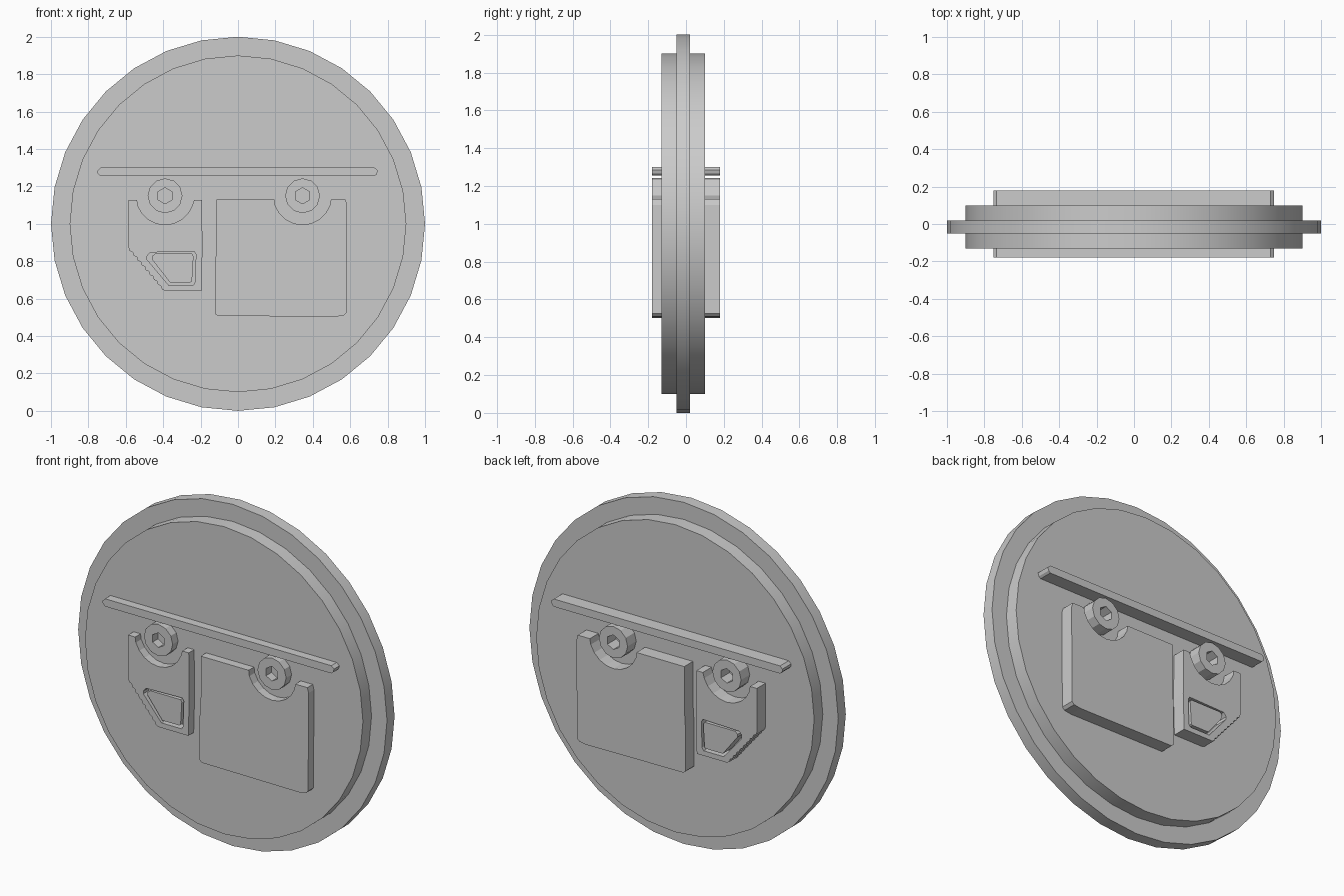
import bpy
from math import sin, cos, pi, radians

cube = bpy.data.objects.get("Cube")
if cube:
    bpy.data.objects.remove(cube, do_unlink=True)

grey = bpy.data.materials.new("plain grey")
grey.use_nodes = True
GREY = (0.6, 0.6, 0.6, 1)
grey.diffuse_color = GREY
grey.node_tree.nodes["Principled BSDF"].inputs["Base Color"].default_value = GREY

HALF = 0.18                      # relief half depth
WHEEL_Z = 1.15
CAB_X, BOX_X = -0.39, 0.345      # wheel centres


def disc(name, radius, y_front, y_back):
    bpy.ops.mesh.primitive_cylinder_add(
        vertices=32, radius=radius, depth=y_back - y_front,
        location=(0, (y_front + y_back) / 2, 1), rotation=(pi / 2, 0, 0))
    ob = bpy.context.object
    ob.name = name
    ob.data.materials.append(grey)
    bpy.ops.object.shade_smooth_by_angle(angle=radians(30))


def arc(x, radius, start, end, steps):
    """Points on an arc around a wheel centre, angles in degrees."""
    angles = [radians(start + (end - start) * i / steps) for i in range(steps + 1)]
    return [(x + radius * cos(a), WHEEL_Z + radius * sin(a)) for a in angles]


def ring(x, radius, sides):
    return arc(x, radius, 90, 450, sides)[:-1]


def plate(name, *loops):
    """Solid running through the disc; inner loops become holes."""
    cu = bpy.data.curves.new(name, 'CURVE')
    cu.dimensions = '2D'
    cu.fill_mode = 'BOTH'
    cu.extrude = HALF
    for loop in loops:
        sp = cu.splines.new('POLY')
        sp.points.add(len(loop) - 1)
        for p, (x, z) in zip(sp.points, loop):
            p.co = (x, z, 0, 1)
        sp.use_cyclic_u = True
        sp.use_smooth = False
    ob = bpy.data.objects.new(name, cu)
    ob.rotation_euler.x = pi / 2
    bpy.context.collection.objects.link(ob)
    bpy.ops.object.select_all(action='DESELECT')
    ob.select_set(True)
    bpy.context.view_layer.objects.active = ob
    bpy.ops.object.convert(target='MESH')
    ob = bpy.context.object
    ob.data.materials.clear()
    ob.data.materials.append(grey)
    bpy.ops.object.shade_flat()


# Stepped round base
disc("outer_rim", 1.0, -0.05, 0.02)
disc("inner_disc", 0.9, -0.13, 0.10)

# Long bar with clipped ends
plate("ground_bar", [(-0.75, 1.27), (-0.735, 1.255), (0.73, 1.255), (0.742, 1.265),
                     (0.748, 1.285), (0.73, 1.30), (-0.735, 1.30), (-0.75, 1.285)])

# Wheels with hub holes
for name, x in (("cab_wheel", CAB_X), ("box_wheel", BOX_X)):
    plate(name, ring(x, 0.093, 12), ring(x, 0.043, 6))

# Cargo box with wheel arch
plate("cargo_box",
      [(-0.115, 1.13), (0.195, 1.13)] + arc(BOX_X, 0.155, 200, 340, 8)
      + [(0.497, 1.13), (0.575, 1.13), (0.583, 1.10), (0.58, 0.525), (0.565, 0.51),
         (0.52, 0.503), (-0.11, 0.508), (-0.123, 0.52), (-0.123, 0.76), (-0.115, 0.89)])

# Cab with wheel arch, stepped slope and window opening
steps = 9
dx, dz = 0.195 / steps, 0.232 / steps
slope = []
for i in range(steps):
    x, z = -0.39 - i * dx, 0.642 + i * dz
    slope += [(x, z), (x - 0.75 * dx, z + 0.3 * dz)]
cab = ([(-0.585, 1.128), (-0.54, 1.128)] + arc(CAB_X, 0.155, 200, 340, 8)
       + [(-0.235, 1.128), (-0.193, 1.128), (-0.19, 0.86), (-0.196, 0.642)]
       + slope + [(-0.585, 0.874)])
opening = [(-0.487, 0.826), (-0.47, 0.847), (-0.235, 0.853), (-0.225, 0.837),
           (-0.23, 0.687), (-0.24, 0.671), (-0.37, 0.671), (-0.487, 0.81)]
pane = [(-0.46, 0.826), (-0.444, 0.84), (-0.246, 0.84), (-0.238, 0.826),
        (-0.246, 0.693), (-0.254, 0.687), (-0.364, 0.687), (-0.46, 0.81)]
plate("cab", cab, opening)
plate("cab_window", pane)
